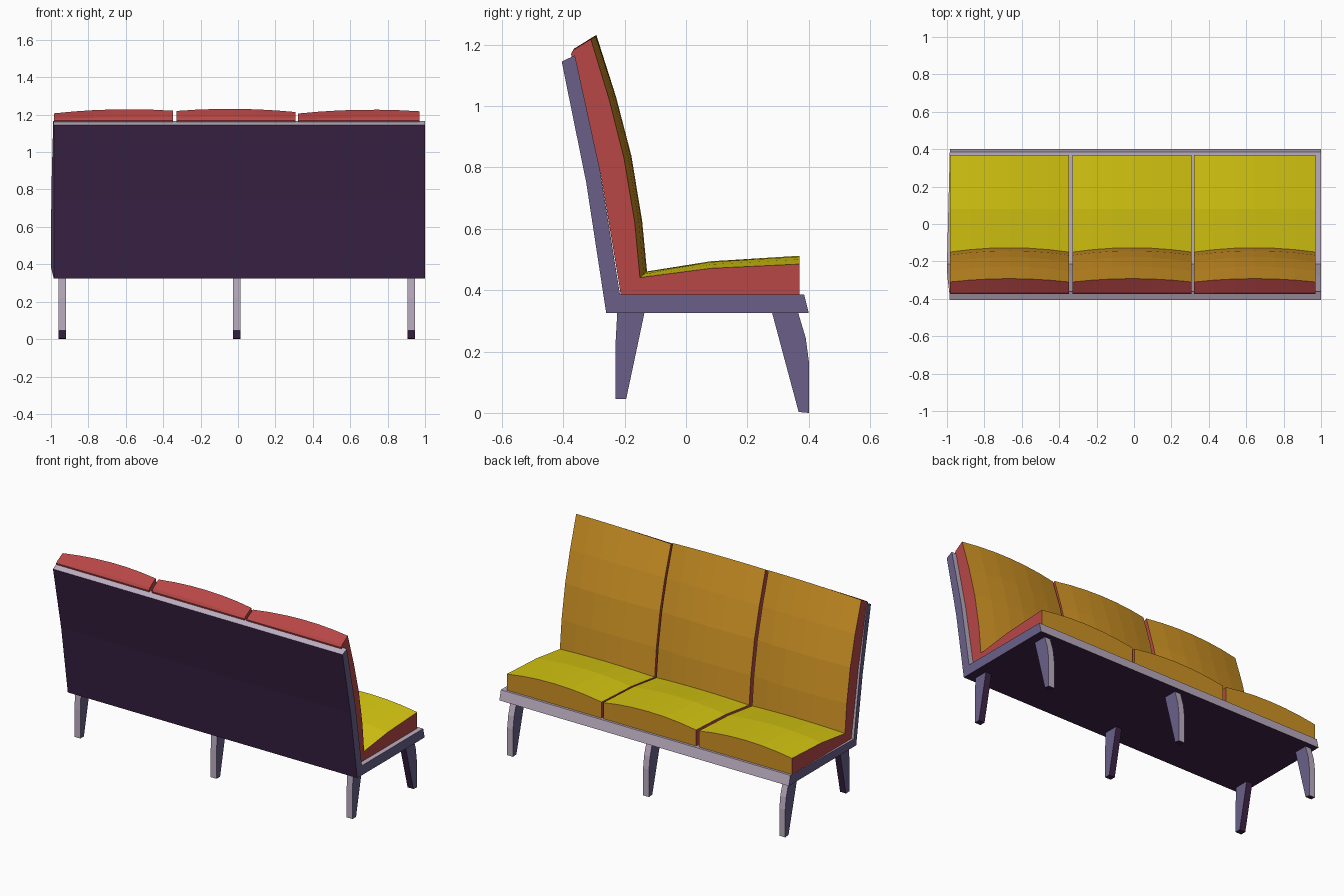
import bpy, bmesh

if "Cube" in bpy.data.objects:
    bpy.data.objects.remove(bpy.data.objects["Cube"])


def material(name, rgb):
    m = bpy.data.materials.new(name)
    m.diffuse_color = (*rgb, 1)
    m.use_nodes = True
    m.node_tree.nodes["Principled BSDF"].inputs["Base Color"].default_value = m.diffuse_color
    return m


LILAC = material("lilac", (0.50, 0.42, 0.53))
SLATE = material("slate purple", (0.145, 0.118, 0.25))
DARK = material("dark purple", (0.046, 0.017, 0.064))
RED = material("red", (0.48, 0.062, 0.062))
ORANGE = material("orange", (0.62, 0.29, 0.018))
YELLOW = material("yellow", (0.70, 0.59, 0.006))


def loft(name, sections, edge_mats, cap_mat, mats):
    """Skin a list of equal closed sections; edge_mats colours each profile edge."""
    bm = bmesh.new()
    rings = [[bm.verts.new(p) for p in s] for s in sections]
    n = len(rings[0])
    for a, b in zip(rings, rings[1:]):
        for i in range(n):
            k = (i + 1) % n
            f = bm.faces.new((a[i], a[k], b[k], b[i]))
            f.material_index = edge_mats[i]
    for r in (rings[0], rings[-1]):
        bm.faces.new(r).material_index = cap_mat
    bmesh.ops.recalc_face_normals(bm, faces=bm.faces[:])
    me = bpy.data.meshes.new(name)
    bm.to_mesh(me)
    bm.free()
    for m in mats:
        me.materials.append(m)
    ob = bpy.data.objects.new(name, me)
    bpy.context.collection.objects.link(ob)
    return ob


# Frame: L-shaped profile (left x, y, z); dark underneath and behind
FRAME = [LILAC, SLATE, DARK]
frame = [(-0.985, 0.40, 0.325), (-0.985, 0.385, 0.385), (-1.0, -0.215, 0.385),
         (-0.998, -0.28, 0.79), (-0.988, -0.362, 1.165), (-0.985, -0.405, 1.145),
         (-0.985, -0.325, 0.75), (-0.985, -0.26, 0.325)]
loft("bench_frame", [frame, [(1.0, y, z) for _, y, z in frame]],
     [0, 0, 0, 0, 0, 2, 2, 2], 1, FRAME)

# Legs: outer faces lilac, inner faces and feet dark
front_leg = [(0.28, 0.328), (0.365, 0.328), (0.39, 0.245), (0.40, 0.17),
             (0.40, 0.0), (0.367, 0.003)]
rear_leg = [(-0.135, 0.328), (-0.224, 0.328), (-0.23, 0.22),
            (-0.23, 0.045), (-0.195, 0.045)]
for x, side in ((-0.94, "left"), (-0.006, "middle"), (0.926, "right")):
    for label, prof, cols in (("front", front_leg, [2, 0, 0, 0, 2, 2]),
                              ("rear", rear_leg, [2, 0, 0, 2, 2])):
        loft(f"{side}_{label}_leg",
             [[(x + d, y, z) for y, z in prof] for d in (-0.02, 0.02)],
             cols, 1, FRAME)

# Cushions: seat and back in one profile (y, z, crown dy, crown dz, tilt)
cushion = [(0.37, 0.385, 0, 0, 0), (0.37, 0.485, 0, 0.027, 0),
           (0.08, 0.471, 0, 0.023, 0), (-0.15, 0.441, 0.023, 0.02, 0),
           (-0.167, 0.62, 0.024, 0.006, 0), (-0.202, 0.83, 0.024, 0.008, 0),
           (-0.25, 1.02, 0.022, 0.010, 0), (-0.31, 1.214, 0.018, 0.014, 1),
           (-0.365, 1.182, 0, 0.003, 0.5), (-0.375, 1.17, 0, 0, 0),
           (-0.28, 0.791, 0, 0, 0), (-0.218, 0.42, 0, 0, 0),
           (-0.213, 0.385, 0, 0, 0)]
colours = [1, 2, 2, 1, 1, 1, 1, 0, 0, 0, 0, 0, 0]
STEPS = 6
for side, x0, x1, tilt, lift in (("left", -0.985, -0.348, 0.007, 0),
                                 ("middle", -0.328, 0.308, -0.003, 0.003),
                                 ("right", 0.32, 0.97, 0.006, -0.002)):
    sections = []
    for j in range(STEPS + 1):
        t = 2 * j / STEPS - 1
        c = 1 - t * t
        sections.append([(x0 + (x1 - x0) * j / STEPS, y + dy * c,
                          z + dz * c + k * (tilt * t + lift))
                         for y, z, dy, dz, k in cushion])
    loft(f"{side}_cushion", sections, colours, 0, [RED, ORANGE, YELLOW])
